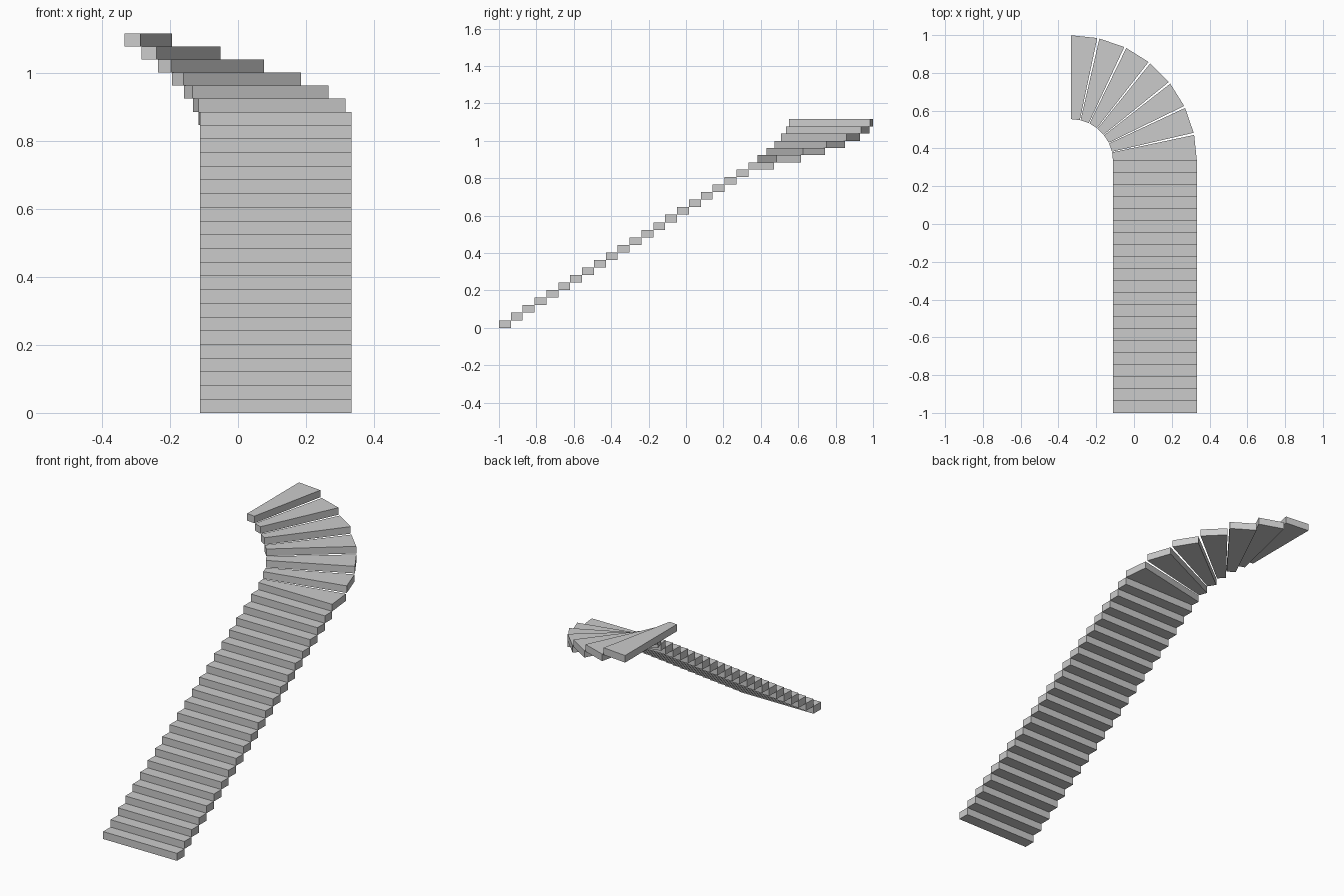
import bpy
from math import cos, sin, radians

if "Cube" in bpy.data.objects:
    bpy.data.objects.remove(bpy.data.objects["Cube"])

STRAIGHT, WINDERS = 21, 7
RISE, WINDER_RISE = 0.0403, 0.0384
X0, X1 = -0.111, 0.333            # inner and outer side of the flight
Y0, Y1 = -1.0, 0.333              # start and end of the straight run
CX, CY = -0.333, 0.333            # centre of the turn
R_IN, R_OUT = X0 - CX, X1 - CX


def slab(name, outline, z, height):
    """Extrude a counter-clockwise four-point outline upwards."""
    n = len(outline)
    verts = [(x, y, h) for h in (z, z + height) for x, y in outline]
    faces = [tuple(reversed(range(n))), tuple(range(n, 2 * n))]
    faces += [(i, (i + 1) % n, (i + 1) % n + n, i + n) for i in range(n)]
    mesh = bpy.data.meshes.new(name)
    mesh.from_pydata(verts, [], faces)
    bpy.context.collection.objects.link(bpy.data.objects.new(name, mesh))


def polar(radius, degrees):
    a = radians(degrees)
    return CX + radius * cos(a), CY + radius * sin(a)


# Straight flight
depth = (Y1 - Y0) / STRAIGHT
for i in range(STRAIGHT):
    y = Y0 + i * depth
    slab(f"straight_step_{i + 1}",
         [(X0, y), (X1, y), (X1, y + depth), (X0, y + depth)], i * RISE, RISE)

# Wedge-shaped winder steps: 12 degrees each with 1 degree gaps
for i in range(WINDERS):
    a = 13 * i
    slab(f"winder_step_{i + 1}",
         [polar(R_IN, a), polar(R_OUT, a), polar(R_OUT, a + 12), polar(R_IN, a + 12)],
         STRAIGHT * RISE + i * WINDER_RISE, WINDER_RISE)
